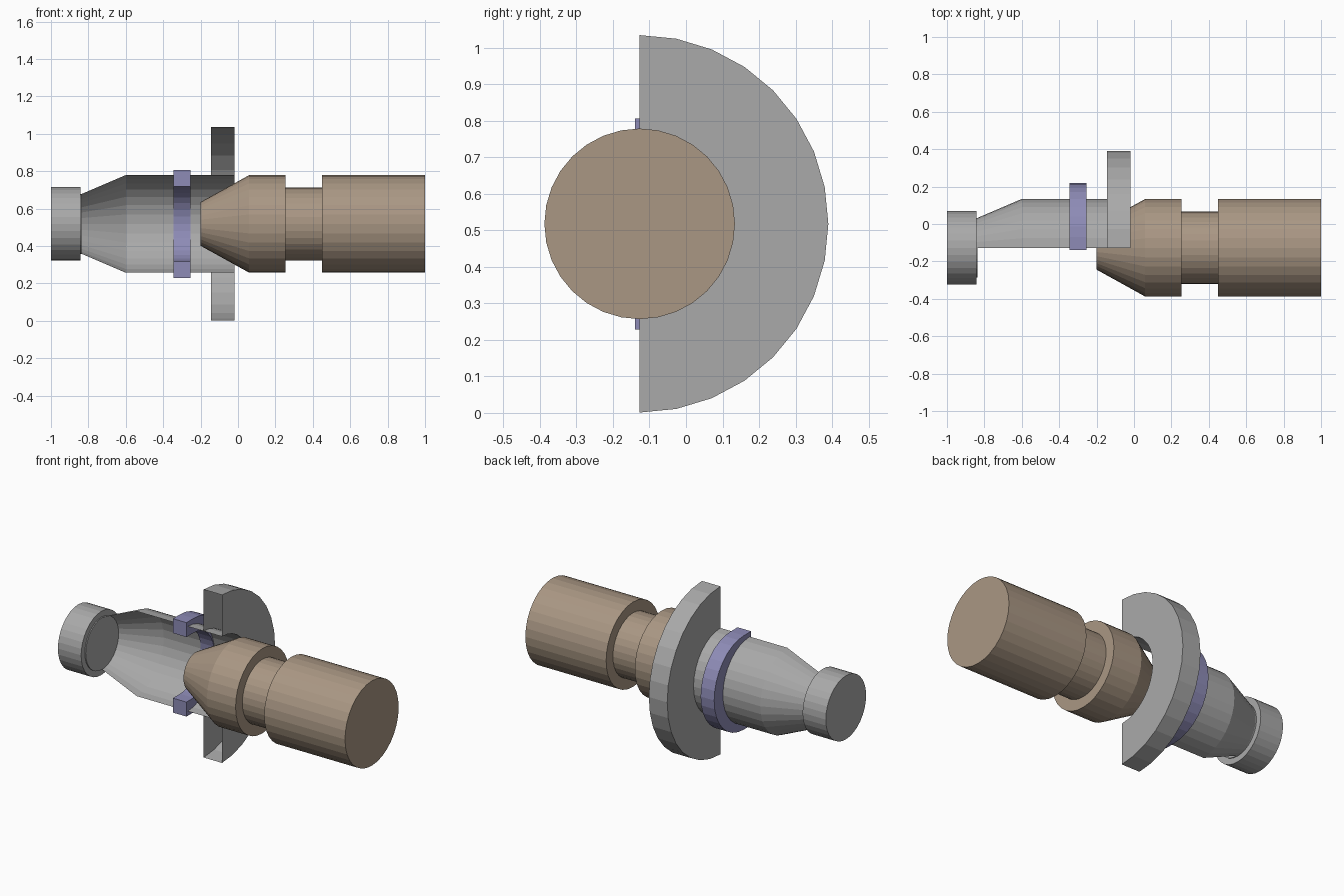
import bpy, bmesh, math

if "Cube" in bpy.data.objects:
    bpy.data.objects.remove(bpy.data.objects["Cube"])

CY, CZ = -0.127, 0.518   # common axis, running along x


def material(name, rgb):
    m = bpy.data.materials.new(name)
    m.diffuse_color = (*rgb, 1)
    m.use_nodes = True
    m.node_tree.nodes["Principled BSDF"].inputs["Base Color"].default_value = m.diffuse_color
    return m


GREY = material("steel grey", (0.40, 0.40, 0.40))
BROWN = material("warm brown", (0.40, 0.31, 0.23))
PURPLE = material("dull purple", (0.27, 0.26, 0.47))


def finish(name, bm, mat):
    me = bpy.data.meshes.new(name)
    bm.to_mesh(me)
    bm.free()
    me.materials.append(mat)
    ob = bpy.data.objects.new(name, me)
    bpy.context.collection.objects.link(ob)
    return ob


def lathe(name, profile, mat, steps=32, sweep=2 * math.pi):
    """Revolve (x, radius) points around the axis; a full sweep is capped."""
    bm = bmesh.new()
    full = sweep > 6
    count = steps if full else steps + 1
    rings = []
    for x, r in profile:
        rings.append([bm.verts.new((x, CY + r * math.sin(sweep * i / steps),
                                    CZ + r * math.cos(sweep * i / steps)))
                      for i in range(count)])
    for a, b in zip(rings, rings[1:]):
        for i in range(steps):
            j = (i + 1) % count
            bm.faces.new((a[i], b[i], b[j], a[j]))
    if full:
        bm.faces.new(rings[0])
        bm.faces.new(rings[-1])
    bmesh.ops.recalc_face_normals(bm, faces=bm.faces)
    return finish(name, bm, mat)


# Solid plug with tapered nose and neck groove
lathe("plug", [(-0.2, 0.117), (0.06, 0.261), (0.255, 0.261), (0.255, 0.195),
               (0.45, 0.195), (0.45, 0.261), (1.0, 0.261)], BROWN)

# Cable end with a thin raised disc on its inner face
lathe("cable_end", [(-1.0, 0.196), (-0.842, 0.196), (-0.842, 0.16),
                    (-0.836, 0.16)], GREY)

# Cut-open half housing: thin shell, then the hollow flange around it
lathe("housing_shell", [(-0.836, 0.16), (-0.6, 0.261), (-0.02, 0.261)],
      GREY, 16, math.pi)
lathe("flange_shell", [(-0.145, 0.261), (-0.145, 0.517), (-0.02, 0.517),
                       (-0.02, 0.261)], GREY, 16, math.pi)

# U-shaped retaining clip: straight legs joined by a half ring
bm = bmesh.new()
X0, X1, RI, RO, YC = -0.345, -0.253, 0.2, 0.289, -0.07
stations = [(-0.14, 0, 1)]
for i in range(17):
    a = math.pi * i / 16
    stations.append((YC, math.sin(a), math.cos(a)))
stations.append((-0.14, 0, -1))
loops = [[bm.verts.new((x, y + r * s, CZ + r * c))
          for x, r in ((X0, RI), (X1, RI), (X1, RO), (X0, RO))]
         for y, s, c in stations]
for a, b in zip(loops, loops[1:]):
    for i in range(4):
        j = (i + 1) % 4
        bm.faces.new((a[i], a[j], b[j], b[i]))
bm.faces.new(loops[0])
bm.faces.new(loops[-1])
bmesh.ops.recalc_face_normals(bm, faces=bm.faces)
finish("retaining_clip", bm, PURPLE)
